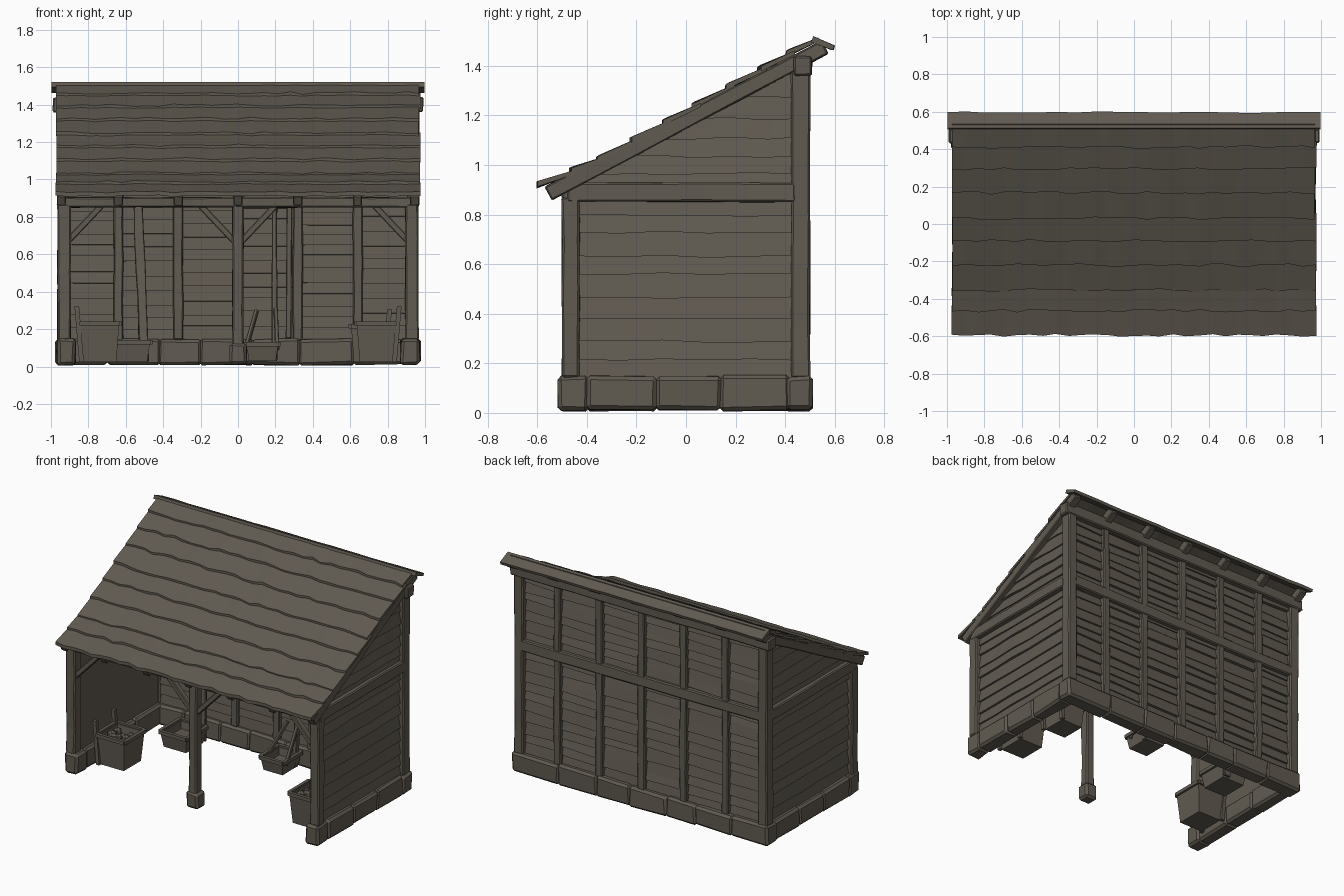
import bpy, bmesh, random
from mathutils import Vector as V

if "Cube" in bpy.data.objects:
    bpy.data.objects.remove(bpy.data.objects["Cube"])

random.seed(4)
wood = bpy.data.materials.new("weathered brown grey")
wood.diffuse_color = (0.118, 0.103, 0.082, 1)
wood.use_nodes = True
wood.node_tree.nodes["Principled BSDF"].inputs["Base Color"].default_value = wood.diffuse_color


def jit(j):
    return V([random.uniform(-j, j) for _ in range(3)])


def loft(bm, sections):
    """Closed tube through equal-length loops of points."""
    loops = [[bm.verts.new(p) for p in s] for s in sections]
    n = len(loops[0])
    for a, b in zip(loops, loops[1:]):
        for i in range(n):
            bm.faces.new((a[i], a[(i + 1) % n], b[(i + 1) % n], b[i]))
    bm.faces.new(loops[0][::-1])
    bm.faces.new(loops[-1])


def beam(bm, p, q, w, h, n=1, j=0.0):
    """Timber from p to q; w is the sideways size, h the other one."""
    p, q = V(p), V(q)
    d = (q - p).normalized()
    side = V((1, 0, 0)) if abs(d.z) > 0.95 else d.cross(V((0, 0, 1))).normalized()
    up = side.cross(d).normalized()
    loft(bm, [[p.lerp(q, i / n) + side * w / 2 * a + up * h / 2 * b + jit(j)
               for a, b in ((-1, -1), (1, -1), (1, 1), (-1, 1))] for i in range(n + 1)])


def box(bm, x0, x1, y0, y1, z0, z1, j=0.0):
    loft(bm, [[V((x, y, z)) + jit(j) for x, y in ((x0, y0), (x1, y0), (x1, y1), (x0, y1))]
              for z in (z0, z1)])


def make(name, build, bevel=0.0):
    bm = bmesh.new()
    build(bm)
    bmesh.ops.recalc_face_normals(bm, faces=bm.faces)
    me = bpy.data.meshes.new(name)
    bm.to_mesh(me)
    bm.free()
    me.materials.append(wood)
    ob = bpy.data.objects.new(name, me)
    bpy.context.collection.objects.link(ob)
    if bevel:
        m = ob.modifiers.new("worn edges", 'BEVEL')
        m.width, m.segments, m.limit_method = bevel, 1, 'ANGLE'
    return ob


def roof_z(y):
    return max(1.225 + .557 * y, 1.175 + .42 * y)


STUDS = (-.64, -.32, 0, .32, .64)


# stone footing: back, two sides and the middle post's foot
def footing(bm):
    cuts = [-.97, -.70, -.42, -.2, .08, .33, .62, .97]
    for a, b in zip(cuts, cuts[1:]):
        box(bm, a - .004, b + .004, .40, .508, .01, .148, .006)
    for s in (-1, 1):
        ys = [-.51, -.4, -.12, .14, .42]
        for a, b in zip(ys, ys[1:]):
            box(bm, s * .97, s * .87, a - .004, b + .004, .01, .148, .006)
    box(bm, -.045, .045, -.508, -.418, .01, .125, .004)


make("stone_footing", footing, .015)


# posts at the corners and front middle
def posts(bm):
    for s in (-1, 1):
        beam(bm, (s * .93, -.465, .14), (s * .93, -.465, .87), .07, .072, 4, .003)
        beam(bm, (s * .93, .462, .14), (s * .93, .462, 1.43), .07, .076, 6, .003)
    beam(bm, (0, -.465, .11), (0, -.465, .87), .06, .065, 4, .003)


make("posts", posts, .008)


# back wall studs
def studs(bm):
    for x in STUDS:
        beam(bm, (x, .452, .14), (x, .452, 1.40), .052, .085, 6, .003)


make("back_studs", studs, .006)


# horizontal rails and plates
def rails(bm):
    beam(bm, (-.96, -.465, .878), (.96, -.465, .878), .07, .055, 8, .003)
    beam(bm, (-.99, .47, 1.40), (.99, .47, 1.40), .075, .078, 8, .003)
    beam(bm, (-.92, .458, .89), (.92, .458, .89), .078, .075, 8, .003)
    for s in (-1, 1):
        beam(bm, (s * .935, -.48, .89), (s * .935, .44, .89), .06, .078, 5, .003)


make("rails", rails, .007)


# diagonal braces under the front plate
def braces(bm):
    for x, d in ((-.91, 1), (-.02, -1), (.02, 1), (.91, -1)):
        beam(bm, (x, -.465, .67), (x + d * .18, -.465, .86), .04, .034)


make("front_braces", braces, .005)


# rafters with tails past both walls
def rafters(bm):
    for x in (-.945,) + STUDS + (.945,):
        beam(bm, (x, -.555, .885), (x, .56, 1.475), .05, .06, 6, .002)


make("rafters", rafters, .005)


# lapped boards on the sides, clipped along the roof slope
def side_boards(bm):
    for s in (-1, 1):
        z = .14
        while z < 1.36:
            h = random.uniform(.07, .1)
            z1 = min(z + h, 1.375)
            ya = max(-.45, (z - 1.165) / .529)
            yb = max(-.45, (z1 - 1.165) / .529)
            o = .943 + random.uniform(-.004, .004)
            secs = []
            for i in range(6):
                t, w = i / 5, random.uniform(-.006, .006)
                y0, y1 = ya + (.44 - ya) * t, yb + (.44 - yb) * t
                secs.append([(s * .905, y0, z), (s * o, y0, z - .006 + w),
                             (s * (o - .018), y1, z1 + .004), (s * .905, y1, z1 + .004)])
            loft(bm, secs)
            z = z1


make("side_boards", side_boards)


# lapped boards on the back, one set for each bay
def back_boards(bm):
    xs = (-.92,) + STUDS + (.92,)
    for a, b in zip(xs, xs[1:]):
        z = .14
        while z < 1.38:
            z1 = min(z + random.uniform(.05, .085), 1.40)
            o = .475 + random.uniform(-.006, .006)
            w0, w1 = random.uniform(-.008, .008), random.uniform(-.008, .008)
            loft(bm, [[(x, .43, z), (x, o, z - .005 + w), (x, o - .016, z1 + .005), (x, .44, z1 + .005)]
                      for x, w in ((a, w0), (b, w1))])
            z = z1


make("back_boards", back_boards)


# overlapping roof courses with ragged lower edges
def courses(bm):
    ys = [-.595, -.465, -.355, -.22, -.09, .03, .165, .295, .41, .525]
    for a, yb in zip(ys, ys[1:]):
        b = min(yb + .03, .535)
        secs = []
        for i in range(29):
            x = -.972 + 1.944 * i / 28 + random.uniform(-.006, .006)
            y, k = a + random.uniform(-.008, .008), random.uniform(-.003, .004)
            secs.append([(x, y, roof_z(y) - .014 + k), (x, y, roof_z(y) + .008 + k),
                         (x, b, roof_z(b) - .008), (x, b, roof_z(b) - .024)])
        loft(bm, secs)


make("roof_courses", courses)


# sloping board capping the high edge
def cap(bm):
    secs = []
    for i in range(21):
        x, k = -.998 + 1.996 * i / 20, random.uniform(-.005, .005)
        secs.append([(x, .505, 1.495), (x, .513, 1.52), (x, .598 + k, 1.482), (x, .592 + k, 1.463)])
    loft(bm, secs)


make("ridge_cap", cap)


# open feed box: flared walls, floor, corner stakes and lumps of feed
def feed_box(name, x, y, w, d, h, stakes=True, z=.025):
    def build(bm):
        def ring(s, zz):
            return [V((x + a * w / 2 * s, y + b * d / 2 * s, zz))
                    for a, b in ((-1, -1), (1, -1), (1, 1), (-1, 1))]
        loft(bm, [ring(.85, z), ring(1, z + h), ring(.86, z + h), ring(.8, z + h - .05)])
        top = ring(1.02, z + h)
        for i in range(4):
            beam(bm, top[i], top[(i + 1) % 4], .022, .024)
        if stakes:
            out = -1 if x < 0 else 1
            for b in (-1, 1):
                beam(bm, (x + out * w * .46, y + b * d * .46, z), (x + out * w * .58, y + b * d * .46, z + h + .09), .025, .025)
            for _ in range(7):
                c = V((x + random.uniform(-.3, .3) * w, y + random.uniform(-.3, .3) * d, z + h - .02))
                r = bmesh.ops.create_icosphere(bm, subdivisions=1, radius=random.uniform(.022, .035))
                bmesh.ops.translate(bm, verts=r['verts'], vec=c)
    make(name, build)


feed_box("feed_box_left", -.74, -.22, .21, .22, .205)
feed_box("feed_box_right", .74, -.24, .21, .22, .205)
feed_box("feed_box_right_rear", .70, .13, .19, .2, .19)
feed_box("low_crate", -.57, .22, .2, .22, .105, False)
feed_box("barrow_tray", .13, .28, .17, .2, .09, False, .03)


# leaning boards and poles against the back wall
def leaning(bm):
    beam(bm, (-.50, .33, .03), (-.535, .405, .86), .05, .025, 5, .004)
    beam(bm, (.195, .34, .03), (.195, .41, .86), .028, .03, 4, .003)
    beam(bm, (.04, .25, .09), (.10, .40, .30), .022, .022)
    beam(bm, (.21, .22, .09), (.20, .38, .34), .022, .022)
    beam(bm, (.27, .40, .15), (.275, .41, .86), .03, .025)


make("leaning_boards", leaning, .004)
